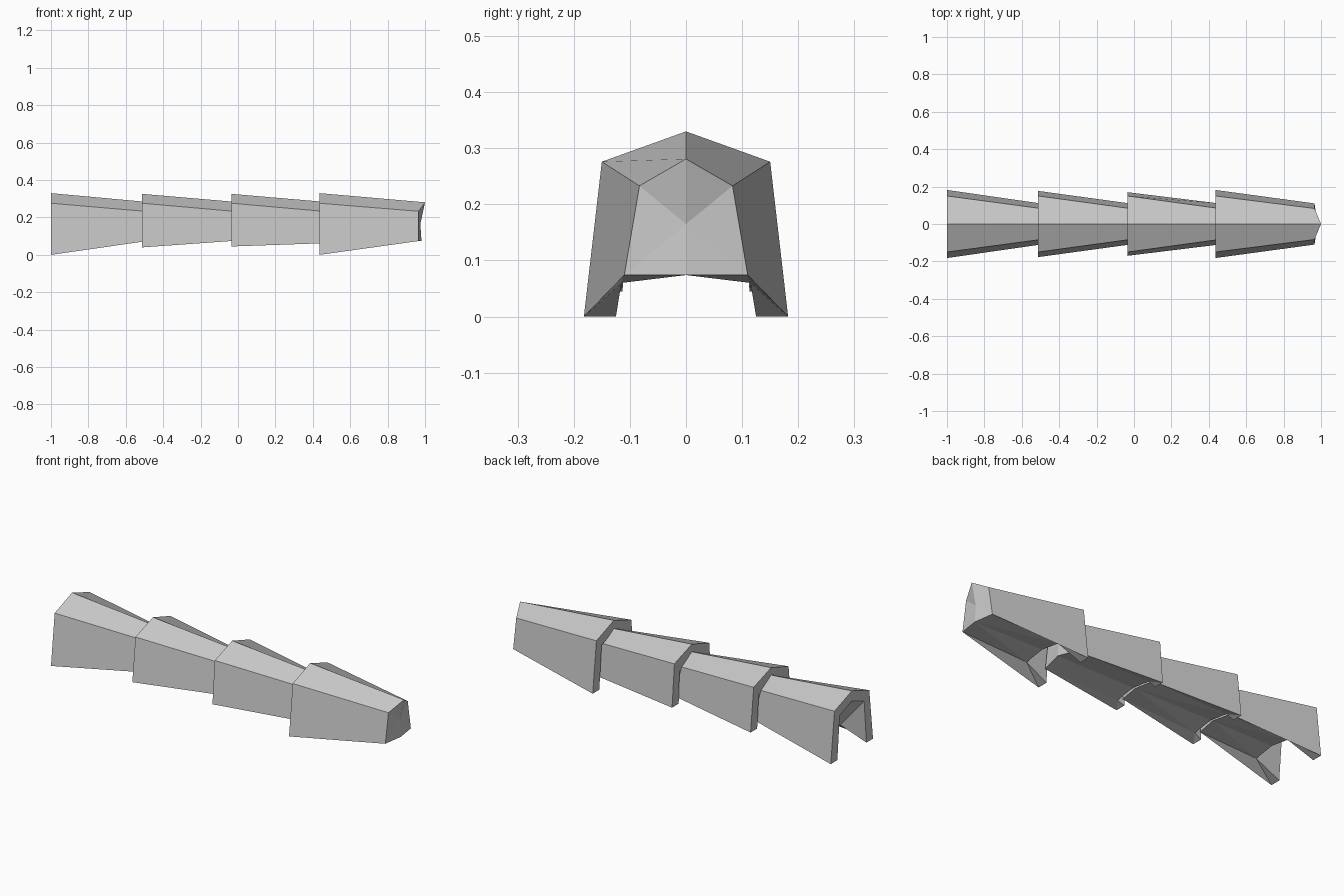
import bpy
import bmesh

cube = bpy.data.objects.get("Cube")
if cube:
    bpy.data.objects.remove(cube, do_unlink=True)

GREY = (0.58, 0.58, 0.58, 1)
grey = bpy.data.materials.new("plain grey")
grey.use_nodes = True
grey.diffuse_color = GREY
grey.node_tree.nodes["Principled BSDF"].inputs["Base Color"].default_value = GREY


def arch(x, foot, shoulder, ridge):
    """Five points over the arch, from -y foot to +y foot."""
    (fy, fz), (sy, sz) = foot, shoulder
    return [(x, -fy, fz), (x, -sy, sz), (x, 0, ridge), (x, sy, sz), (x, fy, fz)]


def plate(name, x, length, foot_y, foot_z, ridge_z, tip_z, lip_z, recess):
    """Tapered arched block: hollow wide end at x, pointed closed end towards +x."""
    bm = bmesh.new()
    tip_x = x + length

    def add(points):
        return [bm.verts.new(p) for p in points]

    outer = add(arch(x, (foot_y, foot_z), (0.15, 0.276), ridge_z))
    inner = add(arch(x, (foot_y - 0.057, foot_z), (0.105, 0.235), 0.275))
    tip = add(arch(tip_x, (0.11, tip_z), (0.083, 0.233), 0.281))
    tip[2].co.x = tip_x + 0.035
    dent, lip = add([(tip_x + 0.01, 0, 0.165), (tip_x + 0.016, 0, lip_z)])

    # Front edge of the flat underside, where the hollow ends
    left, middle, right = add([(x + recess, y, z) for y, z in
                               ((-0.115, 0.06), (0, 0.078), (0.115, 0.06))])

    # Outer skin and wide rim
    for i in range(4):
        bm.faces.new((outer[i], outer[i + 1], tip[i + 1], tip[i]))
        bm.faces.new((outer[i + 1], outer[i], inner[i], inner[i + 1]))

    # Each half of the foot, hollow, underside and dented tip
    for foot, shoulder, corner in ((0, 1, left), (4, 3, right)):
        bm.faces.new((outer[foot], tip[foot], corner))
        bm.faces.new((outer[foot], corner, inner[foot]))
        bm.faces.new((inner[foot], corner, inner[shoulder]))
        bm.faces.new((inner[shoulder], corner, middle))
        bm.faces.new((inner[shoulder], middle, inner[2]))
        bm.faces.new((corner, tip[foot], lip))
        bm.faces.new((corner, lip, middle))
        bm.faces.new((tip[shoulder], tip[2], dent))
        bm.faces.new((tip[foot], tip[shoulder], dent))
        bm.faces.new((tip[foot], dent, lip))

    bmesh.ops.recalc_face_normals(bm, faces=bm.faces)
    mesh = bpy.data.meshes.new(name)
    bm.to_mesh(mesh)
    bm.free()
    mesh.materials.append(grey)
    obj = bpy.data.objects.new(name, mesh)
    bpy.context.collection.objects.link(obj)


# Overlapping plates from the back of the row to its pointed end
plate("rear_plate", -1.0, 0.5, 0.182, 0.0, 0.33, 0.072, 0.078, 0.15)
plate("second_plate", -0.513, 0.49, 0.177, 0.04, 0.326, 0.075, 0.078, 0.04)
plate("third_plate", -0.035, 0.49, 0.17, 0.045, 0.326, 0.062, 0.078, 0.04)
plate("end_plate", 0.435, 0.53, 0.182, 0.0, 0.33, 0.074, 0.074, 0.13)
